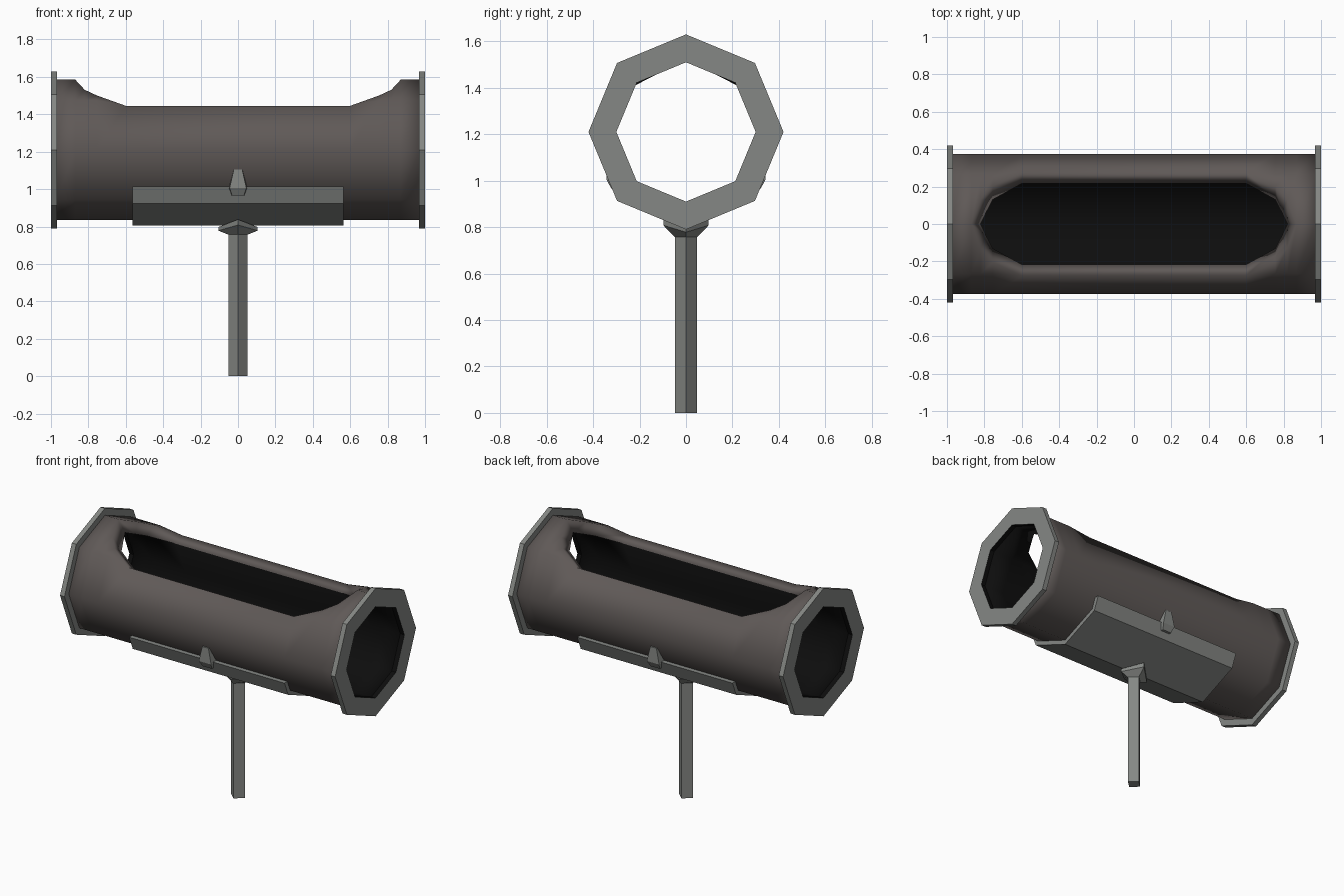
import bpy, bmesh, math

if "Cube" in bpy.data.objects:
    bpy.data.objects.remove(bpy.data.objects["Cube"])

CZ = 1.21  # height of the tube axis


def material(name, rgb):
    m = bpy.data.materials.new(name)
    m.diffuse_color = (*rgb, 1)
    m.use_nodes = True
    m.node_tree.nodes["Principled BSDF"].inputs["Base Color"].default_value = m.diffuse_color
    return m


GREY = material("grey metal", (0.235, 0.245, 0.232))
BROWN = material("dark brown metal", (0.115, 0.10, 0.095))
BLACK = material("black lining", (0.004, 0.004, 0.004))


def finish(name, bm, mats, smooth=False):
    bmesh.ops.remove_doubles(bm, verts=bm.verts, dist=1e-5)
    bmesh.ops.recalc_face_normals(bm, faces=bm.faces)
    for f in bm.faces:
        f.smooth = smooth
    me = bpy.data.meshes.new(name)
    bm.to_mesh(me)
    bm.free()
    for m in mats:
        me.materials.append(m)
    ob = bpy.data.objects.new(name, me)
    bpy.context.collection.objects.link(ob)
    return ob


def loft(name, rings, mat, caps=True):
    """Skin closed rings of points; cap the ends or join last to first."""
    bm = bmesh.new()
    vs = [[bm.verts.new(p) for p in r] for r in rings]
    n = len(rings[0])
    pairs = list(zip(vs, vs[1:])) + ([] if caps else [(vs[-1], vs[0])])
    for a, b in pairs:
        for i in range(n):
            j = (i + 1) % n
            bm.faces.new((a[i], a[j], b[j], b[i]))
    if caps:
        bm.faces.new(vs[0])
        bm.faces.new(vs[-1])
    return finish(name, bm, [mat])


def oct_point(x, r, deg):
    """Point on an octagon with a corner straight up, angle from the top."""
    d = r * math.cos(math.pi / 8) / math.cos(math.radians(deg % 45 - 22.5))
    t = math.radians(deg)
    return (x, d * math.sin(t), CZ + d * math.cos(t))


# tube with a long opening along the top: (x, half angle of the opening)
def both_ends(half):
    return [(-x, a) for x, a in half] + [(x, a) for x, a in reversed(half)]


outer = both_ends([(.97, 0), (.87, 0), (.82, 22), (.755, 35), (.6, 49.7)])
inner = both_ends([(.97, 0), (.82, 0), (.79, 13), (.755, 28), (.6, 47)])

bm = bmesh.new()


def shell(stations, r):
    rows = []
    for x, a in stations:
        angs = [a] + [min(max(45 * i, a), 360 - a) for i in range(1, 8)] + [360 - a]
        rows.append([bm.verts.new(oct_point(x, r, t)) for t in angs])
    return rows


vo, vi = shell(outer, .375), shell(inner, .30)
for rows, mi in ((vo, 0), (vi, 1)):
    for a, b in zip(rows, rows[1:]):
        for i in range(8):
            bm.faces.new((a[i], a[i + 1], b[i + 1], b[i])).material_index = mi
for k in range(1, len(vo) - 2):          # rim of the opening
    for e in (0, 8):
        bm.faces.new((vo[k][e], vo[k + 1][e], vi[k + 1][e], vi[k][e]))
for k in (0, -1):                        # tube ends
    for i in range(8):
        bm.faces.new((vo[k][i], vo[k][i + 1], vi[k][i + 1], vi[k][i]))
finish("tube", bm, [BROWN, BLACK], smooth=True)

# octagonal end flanges with black bore
for s, side in ((-1, "left"), (1, "right")):
    rings = [[oct_point(s * x, r, 45 * i) for i in range(8)]
             for x, r in ((.968, .30), (.968, .42), (1, .42), (1, .30))]
    ob = loft(side + "_end_flange", rings, GREY, caps=False)
    ob.data.materials.append(BLACK)
    for f in ob.data.polygons:
        y, z = f.center.y, f.center.z - CZ
        if abs(f.normal.x) < .5 and math.hypot(y, z) < .32:
            f.material_index = 1

# cradle plate wrapped under the tube
side_pts = [(.324, 1.015), (.286, .924)]
section = [(-y, z) for y, z in side_pts] + [(0, .805)] + side_pts[::-1]
section += [(.293, 1.015), (.262, .945), (0, .838), (-.262, .945), (-.293, 1.015)]
loft("cradle_plate", [[(x, y, z) for y, z in section] for x in (-.565, .565)], GREY)

# wedge clips on both sides of the cradle
for s, side in ((-1, "front"), (1, "back")):
    prof = [(.036, .322, .967), (.05, .343, 1.005), (.025, .340, 1.105)]
    rings = [[(-w, s * .285, z), (w, s * .285, z), (w * .9, s * y, z), (-w * .9, s * y, z)]
             for w, y, z in prof]
    loft(side + "_clip", rings, GREY)


# diamond-section post and its flared collar
def diamond(r, zx, zy):
    return [(r, 0, zx), (0, r * .93, zy), (-r, 0, zx), (0, -r * .93, zy)]


loft("post", [diamond(.05, 0, 0), diamond(.05, .80, .80)], GREY)
loft("collar", [diamond(.052, .757, .757), diamond(.105, .778, .808),
                diamond(.105, .797, .838)], GREY)
